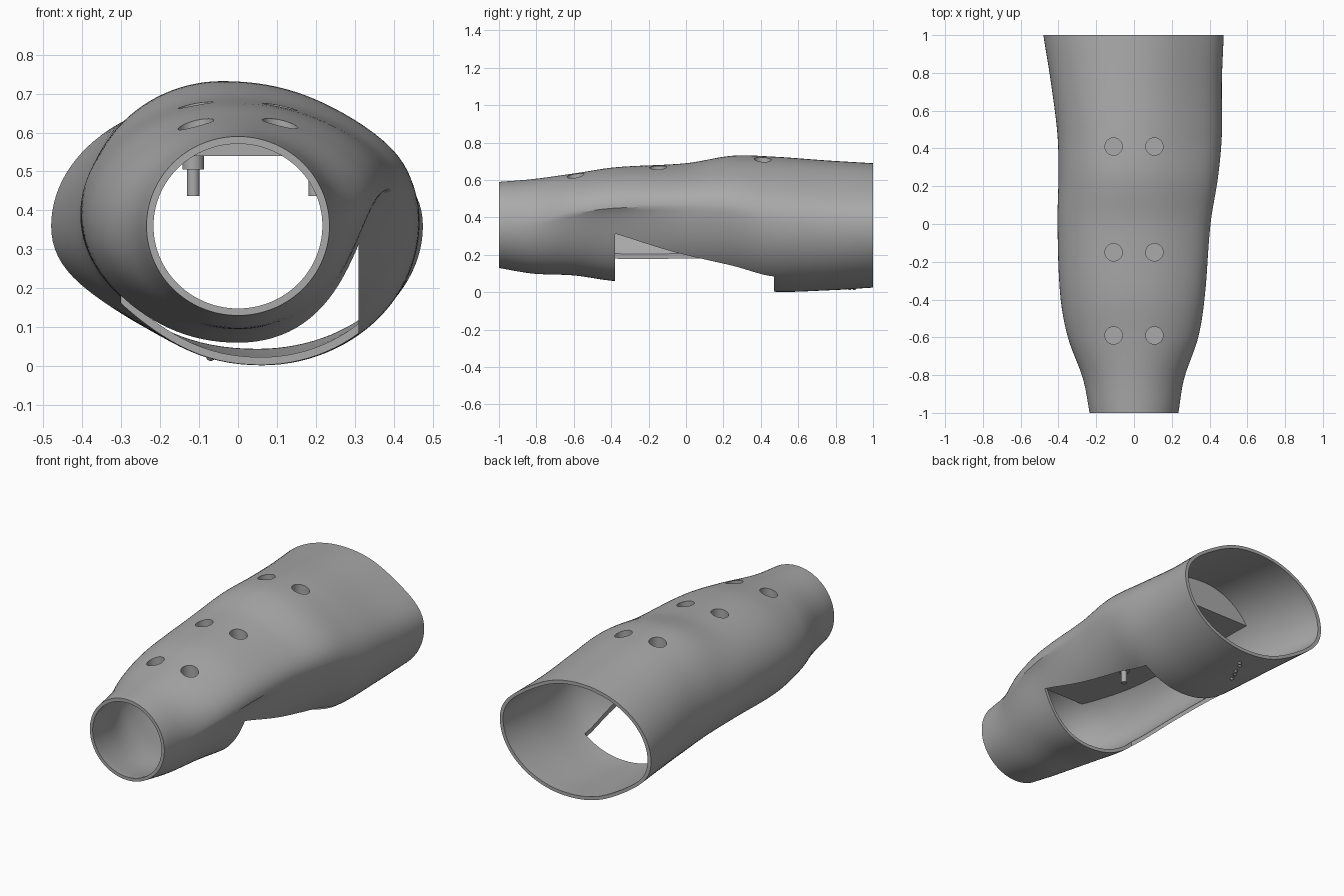
import bpy, bmesh, math
from mathutils import Vector

if "Cube" in bpy.data.objects:
    bpy.data.objects.remove(bpy.data.objects["Cube"])

grey = bpy.data.materials.new("plain grey")
grey.use_nodes = True
COLOUR = (0.4, 0.4, 0.4, 1)
grey.diffuse_color = COLOUR
grey.node_tree.nodes["Principled BSDF"].inputs["Base Color"].default_value = COLOUR

# Stations: y, left x, right x, bottom z, top z, bottom x, top x, left z, right z, crease
STATIONS = [
    (-1, -.235, .235, .13, .59, 0, 0, .36, .36, 0),
    (-.82, -.27, .265, .1, .605, 0, 0, .36, .37, .1),
    (-.6, -.35, .34, .09, .635, 0, 0, .36, .42, .6),
    (-.38, -.39, .375, .06, .668, 0, -.01, .37, .45, .9),
    (0, -.405, .405, .045, .69, .03, -.03, .39, .455, .3),
    (.25, -.4, .445, .03, .73, .04, -.04, .38, .44, .2),
    (.47, -.405, .465, .003, .725, .06, -.04, .37, .385, 0),
    (.75, -.44, .465, .01, .705, .06, -.04, .36, .36, 0),
    (1, -.48, .475, .025, .69, .05, -.04, .36, .36, 0),
]
RINGS, QUARTER, WALL = 72, 26, .02


def tangent(i, k):
    a, b = STATIONS[max(i - 1, 0)], STATIONS[min(i + 1, len(STATIONS) - 1)]
    return (b[k] - a[k]) / (b[0] - a[0])


def station_at(y):
    """Smoothly interpolated section values at y."""
    i = max(j for j in range(len(STATIONS) - 1) if STATIONS[j][0] <= y + 1e-6)
    a, b = STATIONS[i], STATIONS[i + 1]
    h = b[0] - a[0]
    t = (y - a[0]) / h
    s = t * t * (3 - 2 * t)
    return [a[k] + (b[k] - a[k]) * s
            + h * t * (1 - t) * ((1 - t) * tangent(i, k) - t * tangent(i + 1, k))
            for k in range(1, len(a))]


def section(y, inset):
    """Closed outline made of four elliptic quarters."""
    xl, xr, zb, zt, xb, xt, zl, zr, crease = station_at(y)
    xl, xr, zb, zt = xl + inset, xr - inset, zb + inset, zt - inset
    flat = .1 * (y + 1)
    quarters = [  # start, end, corner, crease, flattening
        ((xb, zb), (xr, zr), (xr, zb), crease, 0),
        ((xr, zr), (xt, zt), (xr, zt), 0, flat),
        ((xt, zt), (xl, zl), (xl, zt), 0, 0),
        ((xl, zl), (xb, zb), (xl, zb), 0, flat),
    ]
    points = []
    for start, end, corner, fold, flatten in quarters:
        p, q, c = Vector(start), Vector(end), Vector(corner)
        for j in range(QUARTER):
            t = j / QUARTER
            a = t * math.pi / 2
            round_point = p + (c - p) * math.sin(a) + (q - c) * (1 - math.cos(a))
            chord = p.lerp(q, (math.sin(a) + 1 - math.cos(a)) / 2)
            weight = fold * t * t + flatten * math.sin(math.pi * t) ** 2
            points.append(round_point.lerp(chord, weight))
    return points


def new_object(name, bm):
    bmesh.ops.recalc_face_normals(bm, faces=bm.faces)
    mesh = bpy.data.meshes.new(name)
    bm.to_mesh(mesh)
    bm.free()
    mesh.materials.append(grey)
    ob = bpy.data.objects.new(name, mesh)
    bpy.context.collection.objects.link(ob)
    return ob


def sleeve_solid(name, inset, overrun):
    bm = bmesh.new()
    rings = []
    for i in range(RINGS + 1):
        y = -1 + 2 * i / RINGS
        place = y * (1 + overrun) if i in (0, RINGS) else y
        rings.append([bm.verts.new((p.x, place, p.y)) for p in section(y, inset)])
    n = len(rings[0])
    for a, b in zip(rings, rings[1:]):
        for j in range(n):
            bm.faces.new((a[j], a[(j + 1) % n], b[(j + 1) % n], b[j]))
    bm.faces.new(rings[0])
    bm.faces.new(rings[-1])
    return new_object(name, bm)


def box(name, low, high):
    bm = bmesh.new()
    bmesh.ops.create_cube(bm, size=1)
    for v in bm.verts:
        v.co = [h if c > 0 else l for c, l, h in zip(v.co, low, high)]
    return new_object(name, bm)


def cylinder(name, x, y, low, high, radius):
    bm = bmesh.new()
    bmesh.ops.create_cone(bm, cap_ends=True, segments=32, radius1=radius,
                          radius2=radius, depth=high - low)
    bmesh.ops.translate(bm, verts=bm.verts, vec=(x, y, (low + high) / 2))
    return new_object(name, bm)


def activate(ob):
    bpy.ops.object.select_all(action='DESELECT')
    ob.select_set(True)
    bpy.context.view_layer.objects.active = ob


def cut(ob, cutter):
    mod = ob.modifiers.new("cut", 'BOOLEAN')
    mod.operation, mod.solver, mod.object = 'DIFFERENCE', 'EXACT', cutter
    activate(ob)
    bpy.ops.object.modifier_apply(modifier=mod.name)
    bpy.data.objects.remove(cutter)


def smooth(ob):
    activate(ob)
    bpy.ops.object.shade_smooth_by_angle(angle=math.radians(30))


# Hollow sleeve; the cavity stops at a flat ceiling pad along the middle
sleeve = sleeve_solid("sleeve", 0, 0)
cavity = sleeve_solid("cavity", WALL, .02)
cut(cavity, box("ceiling_pad", (-.6, -.68, .54), (.6, .54, .9)))
cut(sleeve, cavity)

# Opening in the underside
cut(sleeve, box("opening", (-.3, -.38, -.2), (.31, .47, .4)))

# Three pairs of round pockets on top
for y in (-.59, -.15, .41):
    for side in (-1, 1):
        cut(sleeve, cylinder("pocket", side * .108, y, .57, .9, .046))
smooth(sleeve)

# Pegs hanging from the ceiling pad
for side, x in (("right", -.115), ("left", .197)):
    smooth(cylinder(side + "_peg_head", x, -.22, .505, .545, .028))
    smooth(cylinder(side + "_peg_shaft", x, -.22, .437, .51, .016))


# Small raised beads and a cord under the wide end
def underside(x, y):
    return min(section(y, 0), key=lambda p: abs(p.x - x) + p.y).y


cord = bpy.data.curves.new("underside_cord", 'CURVE')
cord.dimensions, cord.bevel_depth, cord.bevel_resolution = '3D', .006, 2
cord.materials.append(grey)
spline = cord.splines.new('POLY')
spline.points.add(24)
for i, point in enumerate(spline.points):
    t = i / 24
    x, y = -.07 + .08 * t, .74 + .17 * t + .02 * math.sin(t * 12)
    point.co = (x, y, underside(x, y) + .004, 1)
    if i % 6 == 0:
        bm = bmesh.new()
        bmesh.ops.create_uvsphere(bm, u_segments=16, v_segments=8, radius=.012)
        bmesh.ops.translate(bm, verts=bm.verts, vec=point.co[:3])
        smooth(new_object("underside_bead", bm))
bpy.context.collection.objects.link(bpy.data.objects.new("underside_cord", cord))
